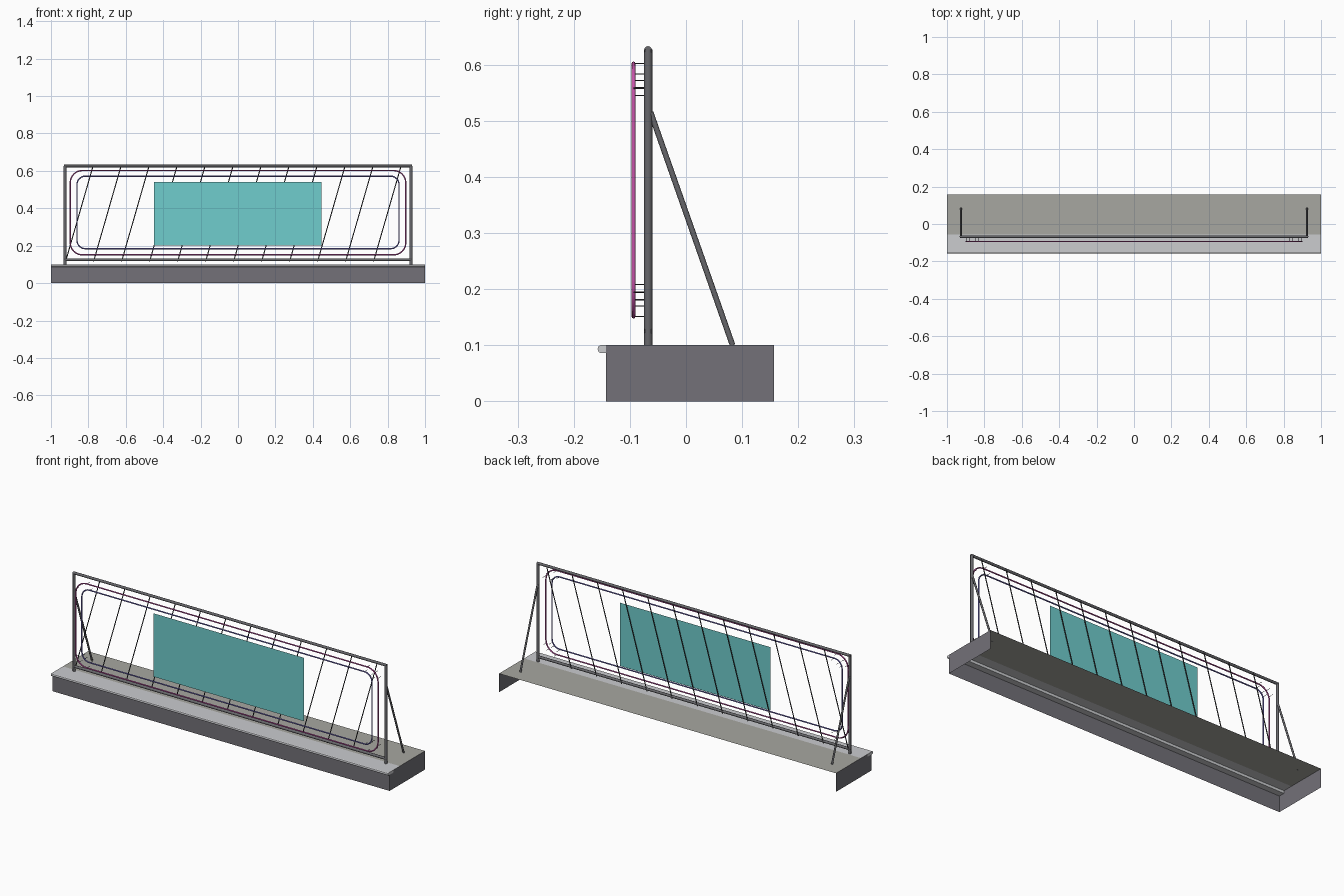
import bpy, bmesh, math
from mathutils import Vector

if "Cube" in bpy.data.objects:
    bpy.data.objects.remove(bpy.data.objects["Cube"])


def srgb(r, g, b):
    f = lambda c: c / 12.92 if c <= 0.04045 else ((c + 0.055) / 1.055) ** 2.4
    return (f(r / 255), f(g / 255), f(b / 255), 1)


def material(name, r, g, b):
    m = bpy.data.materials.new(name)
    m.diffuse_color = srgb(r, g, b)
    m.use_nodes = True
    m.node_tree.nodes["Principled BSDF"].inputs["Base Color"].default_value = m.diffuse_color
    return m


WALL = material("dark concrete", 115, 113, 120)
EDGE = material("pale edging", 203, 204, 207)
PAVING = material("warm grey paving", 167, 167, 161)
STEEL = material("grey steel", 104, 104, 108)
WIRE = material("dark wire", 66, 66, 70)
PANEL = material("teal panel", 112, 205, 205)
PINK = material("magenta tube", 200, 85, 170)
BLUE = material("violet blue tube", 118, 110, 195)


def mesh_object(name, bm, mat, smooth=False):
    me = bpy.data.meshes.new(name)
    bm.to_mesh(me)
    bm.free()
    me.materials.append(mat)
    for p in me.polygons:
        p.use_smooth = smooth
    ob = bpy.data.objects.new(name, me)
    bpy.context.collection.objects.link(ob)
    return ob


def sheet(name, faces, mat):
    bm = bmesh.new()
    for pts in faces:
        bm.faces.new([bm.verts.new(p) for p in pts])
    bmesh.ops.remove_doubles(bm, verts=bm.verts, dist=1e-5)
    return mesh_object(name, bm, mat)


def rods(name, segments, r, mat, sides=8):
    # straight round bars between pairs of points
    bm = bmesh.new()
    for a, b in segments:
        a, b = Vector(a), Vector(b)
        d = b - a
        M = d.to_track_quat('Z', 'Y').to_matrix().to_4x4()
        M.translation = (a + b) / 2
        bmesh.ops.create_cone(bm, cap_ends=True, segments=sides, radius1=r,
                              radius2=r, depth=d.length, matrix=M)
    ob = mesh_object(name, bm, mat, True)
    bpy.ops.object.select_all(action='DESELECT')
    bpy.context.view_layer.objects.active = ob
    ob.select_set(True)
    bpy.ops.object.shade_smooth_by_angle(angle=math.radians(50))
    return ob


def loop_tube(name, hx, z0, z1, rad, y, r, mat, sides=8, steps=8):
    # closed rounded-rectangle tube standing in the xz plane
    centres = [(hx - rad, z1 - rad), (-hx + rad, z1 - rad),
               (-hx + rad, z0 + rad), (hx - rad, z0 + rad)]
    bm = bmesh.new()
    rings = []
    for q, (cx, cz) in enumerate(centres):
        for i in range(steps + 1):
            a = math.pi / 2 * (q + i / steps)
            ring = []
            for k in range(sides):
                t = 2 * math.pi * k / sides
                R = rad + r * math.cos(t)
                ring.append(bm.verts.new((cx + R * math.cos(a),
                                          y + r * math.sin(t),
                                          cz + R * math.sin(a))))
            rings.append(ring)
    for i, A in enumerate(rings):
        B = rings[(i + 1) % len(rings)]
        for k in range(sides):
            n = (k + 1) % sides
            bm.faces.new((A[k], A[n], B[n], B[k]))
    bmesh.ops.recalc_face_normals(bm, faces=bm.faces)
    return mesh_object(name, bm, mat, True)


# platform: front and end walls, open at the back and underneath
YF, YB, H, SPLIT = -0.143, 0.157, 0.1, -0.056
sheet("platform_walls", [
    [(-1, YF, 0), (1, YF, 0), (1, YF, H), (-1, YF, H)],
    [(1, YF, 0), (1, YB, 0), (1, YB, H), (1, YF, H)],
    [(-1, YB, 0), (-1, YF, 0), (-1, YF, H), (-1, YB, H)]], WALL)
sheet("platform_paving", [
    [(-1, SPLIT, H), (1, SPLIT, H), (1, YB, H), (-1, YB, H)]], PAVING)
sheet("platform_front_strip", [
    [(-1, -0.11, H), (1, -0.11, H), (1, SPLIT, H), (-1, SPLIT, H)]], EDGE)

# rounded edge slab overhanging the front wall
profile = [(-0.11, H), (-0.152, H), (-0.156, 0.098), (-0.1575, 0.093),
           (-0.156, 0.088), (-0.152, 0.086), (-0.11, 0.086)]
bm = bmesh.new()
ends = [[bm.verts.new((x, y, z)) for y, z in profile] for x in (-1, 1)]
for e in ends:
    bm.faces.new(e)
for k in range(len(profile)):
    n = (k + 1) % len(profile)
    bm.faces.new((ends[0][k], ends[0][n], ends[1][n], ends[1][k]))
bmesh.ops.recalc_face_normals(bm, faces=bm.faces)
mesh_object("platform_edge_slab", bm, EDGE)

# fence frame
X, Y = 0.925, -0.0675
rods("frame_posts", [((s * X, Y, H), (s * X, Y, 0.627)) for s in (-1, 1)], 0.0075, STEEL, 12)
rods("frame_rails", [((-X - 0.005, Y, z), (X + 0.005, Y, z)) for z in (0.125, 0.626)],
     0.007, STEEL, 12)
rods("rear_braces", [((s * X, -0.063, 0.515), (s * X, 0.083, H)) for s in (-1, 1)],
     0.005, STEEL)

# slanted wires behind the panel
rods("slanted_wires", [((-0.922 + 0.1497 * i, -0.063, 0.115),
                        (-0.775 + 0.1497 * i, -0.063, 0.626)) for i in range(12)],
     0.0027, WIRE, 6)

# central panel
sheet("centre_panel", [[(-0.448, -0.076, 0.2), (0.446, -0.076, 0.2),
                        (0.446, -0.076, 0.54), (-0.448, -0.076, 0.54)]], PANEL)

# glowing tube loops and their stand-off pins
TY = -0.0935
loop_tube("outer_tube", 0.897, 0.151, 0.602, 0.065, TY, 0.0035, PINK)
loop_tube("inner_tube", 0.861, 0.184, 0.572, 0.045, TY, 0.0035, BLUE)
ZC = 0.3765
pins = [(0.832, 0.602), (0.878, 0.583), (0.897, 0.558),
        (0.815, 0.572), (0.848, 0.559), (0.861, 0.545)]
rods("tube_pins", [((sx * x, TY, ZC + sz * (z - ZC)), (sx * x, Y, ZC + sz * (z - ZC)))
                   for x, z in pins for sx in (-1, 1) for sz in (-1, 1)],
     0.001, WIRE, 6)
